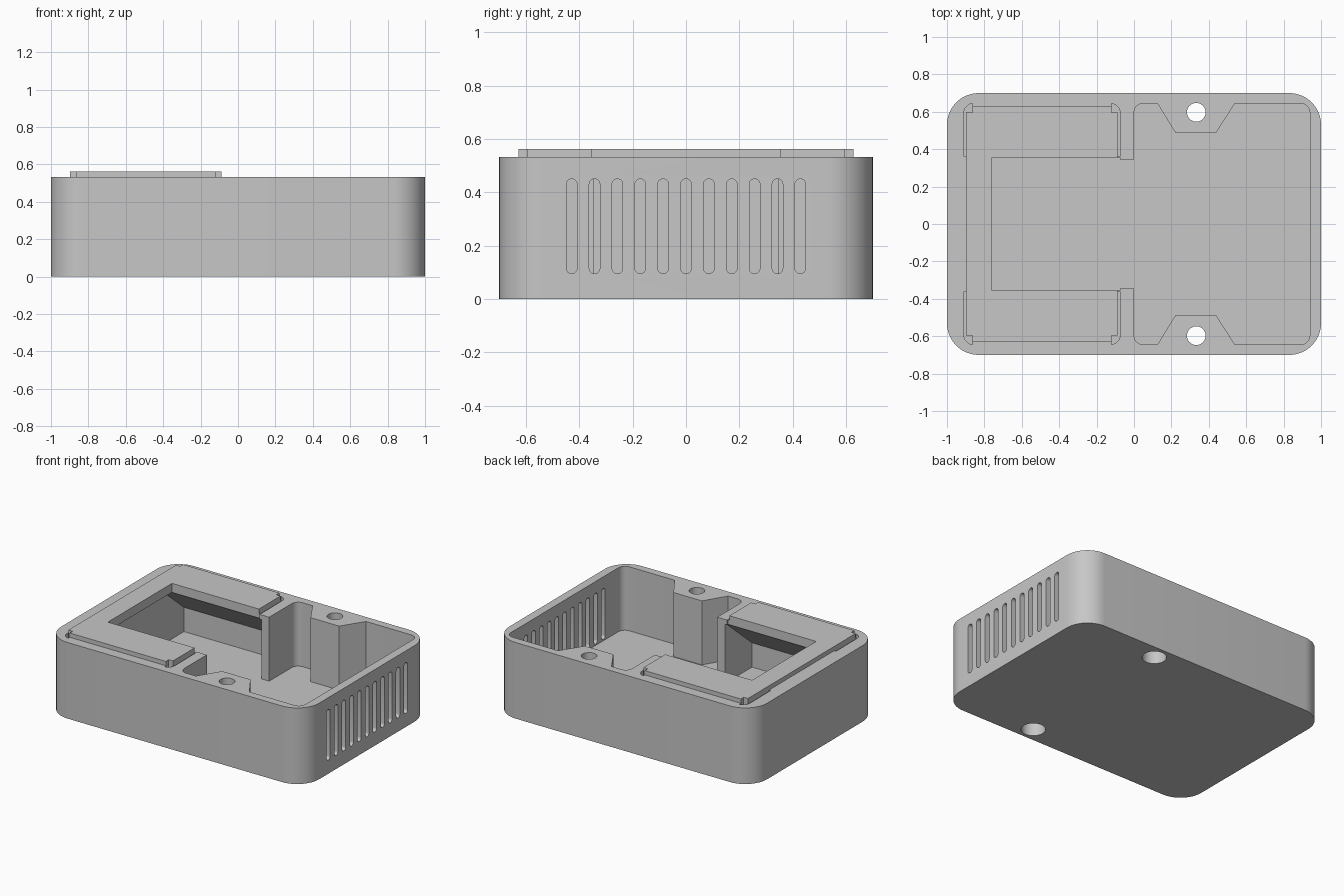
import bpy, bmesh, math

cube = bpy.data.objects.get("Cube")
if cube:
    bpy.data.objects.remove(cube, do_unlink=True)

grey = bpy.data.materials.new("plain grey")
grey.use_nodes = True
grey.diffuse_color = (0.57, 0.57, 0.57, 1)
grey.node_tree.nodes["Principled BSDF"].inputs["Base Color"].default_value = (0.57, 0.57, 0.57, 1)

TOP, FLOOR, ABOVE = 0.533, 0.085, 0.7


def loft(name, sections):
    """Closed solid through rings of 3D points with equal counts."""
    bm = bmesh.new()
    rings = [[bm.verts.new(p) for p in ring] for ring in sections]
    n = len(rings[0])
    bm.faces.new(rings[0])
    bm.faces.new(rings[-1])
    for a, b in zip(rings, rings[1:]):
        for i in range(n):
            j = (i + 1) % n
            bm.faces.new((a[i], a[j], b[j], b[i]))
    bmesh.ops.recalc_face_normals(bm, faces=bm.faces)
    mesh = bpy.data.meshes.new(name)
    bm.to_mesh(mesh)
    bm.free()
    obj = bpy.data.objects.new(name, mesh)
    bpy.context.collection.objects.link(obj)
    mesh.materials.append(grey)
    return obj


def prism(name, outline, z0, z1):
    return loft(name, [[(x, y, z) for x, y in outline] for z in (z0, z1)])


def rect(x0, x1, y0, y1):
    return [(x0, y0), (x1, y0), (x1, y1), (x0, y1)]


def circle(cx, cy, r, n=32):
    return [(cx + r * math.cos(2 * math.pi * i / n), cy + r * math.sin(2 * math.pi * i / n))
            for i in range(n)]


def rounded(x0, x1, y0, y1, r, n):
    corners = [(x1 - r, y1 - r), (x0 + r, y1 - r), (x0 + r, y0 + r), (x1 - r, y0 + r)]
    return [(cx + r * math.cos((q + i / n) * math.pi / 2), cy + r * math.sin((q + i / n) * math.pi / 2))
            for q, (cx, cy) in enumerate(corners) for i in range(n + 1)]


def combine(target, tool, operation="DIFFERENCE"):
    mod = target.modifiers.new(operation.lower(), "BOOLEAN")
    mod.operation, mod.solver, mod.object = operation, "EXACT", tool
    bpy.ops.object.select_all(action="DESELECT")
    bpy.context.view_layer.objects.active = target
    target.select_set(True)
    bpy.ops.object.modifier_apply(modifier=mod.name)
    bpy.data.objects.remove(tool, do_unlink=True)


# Outer shell with rounded upright corners
body = prism("enclosure_body", rounded(-1, 1, -0.7, 0.7, 0.17, 12), 0, TOP)

# Raised platform with notched corners
x0, x1, y1, k = -0.897, -0.087, 0.628, 0.033
half = [(x1, y1 - k), (x1 - k, y1 - k), (x1 - k, y1), (x0 + k, y1), (x0 + k, y1 - k), (x0, y1 - k)]
plan = half + [(x, -y) for x, y in reversed(half)]
combine(body, prism("platform", plan, 0.45, 0.563), "UNION")

# Left chamber with sloping undersides below the two arms, then the straight opening
levels = [(FLOOR, 0.645), (0.255, 0.645), (0.5, 0.355)]
combine(body, loft("left_chamber", [[(x, y, z) for x, y in rect(-0.87, -0.06, -w, w)]
                                    for z, w in levels]))
combine(body, prism("opening", rect(-0.76, -0.075, -0.355, 0.355), 0.45, ABOVE))

# Passage between the two partitions
combine(body, prism("passage", rect(-0.12, 0.1, -0.345, 0.345), FLOOR, ABOVE))

# Right chamber outline, leaving room for the screw bosses
arcs = rounded(0, 0.94, -0.645, 0.645, 0.05, 6)
boss = [(0.54, 0.645), (0.44, 0.49), (0.22, 0.49), (0.125, 0.645)]
outline = arcs[:7] + boss + arcs[7:21] + [(x, -y) for x, y in reversed(boss)] + arcs[21:]
combine(body, prism("right_chamber", outline, FLOOR, ABOVE))

# Screw holes with wider bores from below, and clip recesses at the platform corners
pocket = [(-0.91, 0.36), (x0, 0.36), (x0, y1 - k), (x0 + k, y1 - k),
          (x0 + k, 0.645), (-0.885, 0.638), (-0.903, 0.62), (-0.91, 0.6)]
for side in (1, -1):
    combine(body, prism("screw_hole", circle(0.333, side * 0.597, 0.05), -0.1, ABOVE))
    combine(body, prism("screw_bore", circle(0.333, side * 0.597, 0.078), -0.1, 0.25))
    for flip in (False, True):
        shape = [(x0 + x1 - x if flip else x, side * y) for x, y in pocket]
        combine(body, prism("clip_recess", shape, TOP - 0.03, ABOVE))

# Row of ventilation slots in the right wall
for i in range(11):
    y = (i - 5) * 0.0857
    stadium = rounded(y - 0.02, y + 0.02, 0.095, 0.45, 0.0199, 5)
    combine(body, loft("vent_slot", [[(x, a, b) for a, b in stadium] for x in (0.9, 1.1)]))

bpy.ops.object.select_all(action="DESELECT")
body.select_set(True)
bpy.context.view_layer.objects.active = body
bpy.ops.object.shade_smooth_by_angle(angle=math.radians(30))
